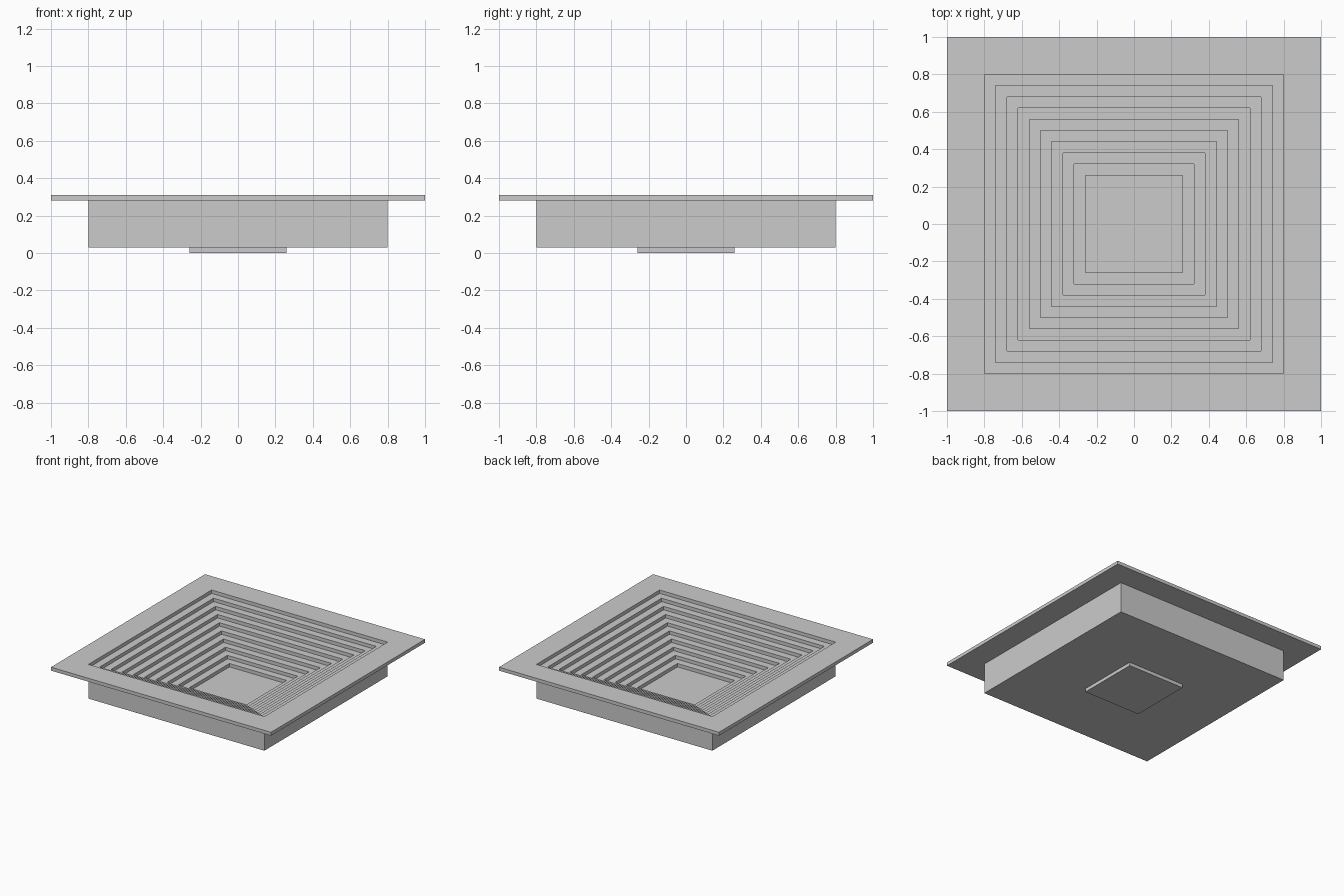
import bpy
import bmesh

cube = bpy.data.objects.get("Cube")
if cube:
    bpy.data.objects.remove(cube, do_unlink=True)

LAYER = 0.0281      # thickness of every layer
STEPS = 9           # terraces in the recess
INNER = 0.26        # half width of the floor
TREAD = 0.06        # width of one terrace
BODY = INNER + STEPS * TREAD
RIM = 1.0

grey = bpy.data.materials.new("light_grey")
grey.use_nodes = True
colour = (0.6, 0.6, 0.6, 1)
grey.diffuse_color = colour
grey.node_tree.nodes["Principled BSDF"].inputs["Base Color"].default_value = colour


def square_sweep(name, profile, closed=True):
    """Sweep a (half width, height) profile round a square; cap the ends if it is open."""
    bm = bmesh.new()
    rings = [[bm.verts.new((sx * r, sy * r, z))
              for sx, sy in ((-1, -1), (1, -1), (1, 1), (-1, 1))]
             for r, z in profile]
    pairs = list(zip(rings, rings[1:]))
    if closed:
        pairs.append((rings[-1], rings[0]))
    else:
        bm.faces.new(rings[0])
        bm.faces.new(rings[-1])
    for a, b in pairs:
        for i in range(4):
            j = (i + 1) % 4
            bm.faces.new((a[i], a[j], b[j], b[i]))
    bmesh.ops.recalc_face_normals(bm, faces=bm.faces)
    mesh = bpy.data.meshes.new(name)
    bm.to_mesh(mesh)
    bm.free()
    mesh.materials.append(grey)
    obj = bpy.data.objects.new(name, mesh)
    bpy.context.collection.objects.link(obj)
    return obj


# Floor plate, showing below the body
square_sweep("floor_plate", [(INNER, 0), (INNER, LAYER)], closed=False)

# Square body with a terraced recess
top = LAYER * (STEPS + 1)
steps = []
for i in range(STEPS):
    half = INNER + i * TREAD
    steps += [(half, LAYER * (i + 1)), (half, LAYER * (i + 2))]
square_sweep("stepped_body", steps + [(BODY, top), (BODY, LAYER)])

# Wide flat rim on top
square_sweep("rim", [(BODY, top), (RIM, top), (RIM, top + LAYER), (BODY, top + LAYER)])
